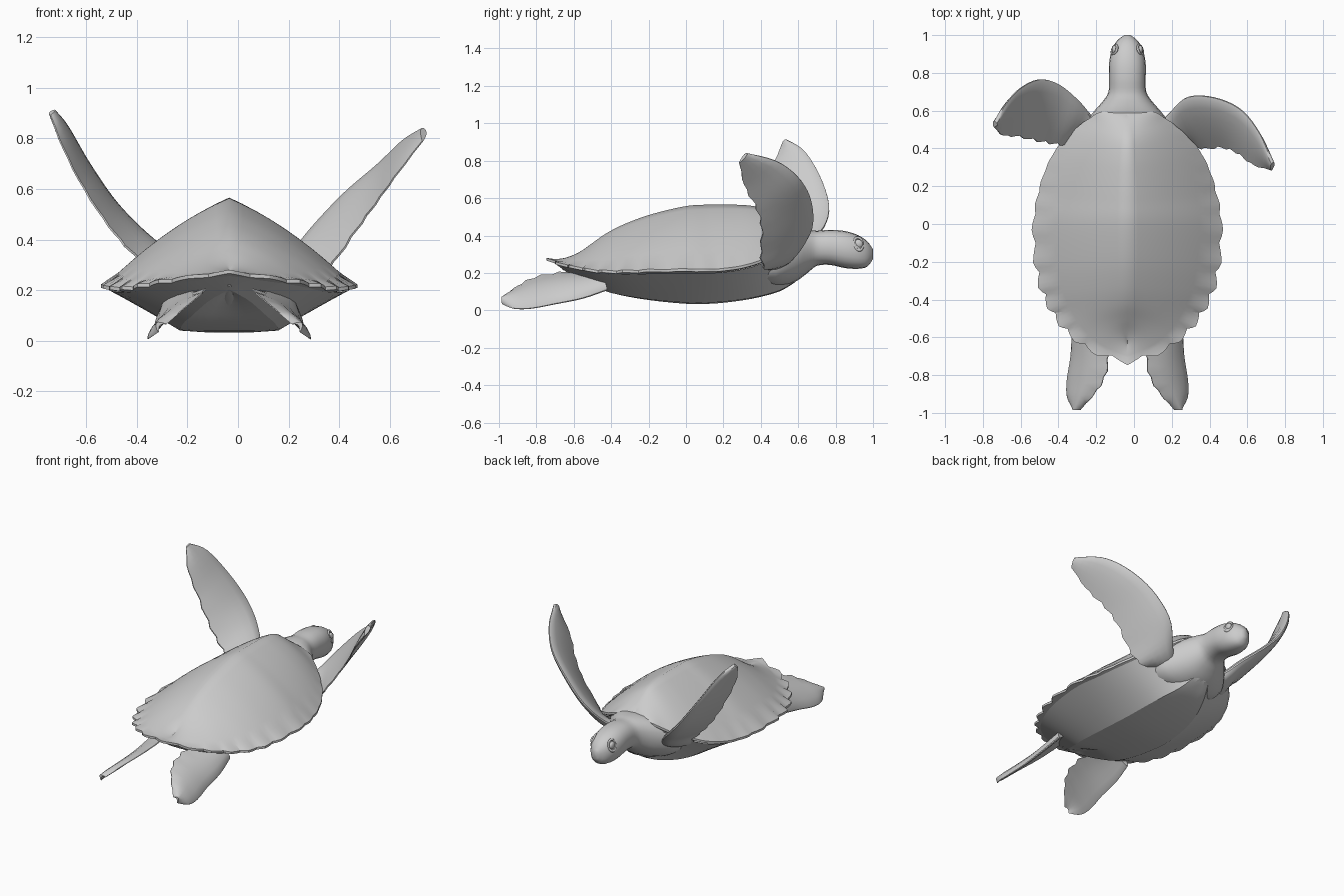
import bpy, bmesh, math
from mathutils import Vector

if "Cube" in bpy.data.objects:
    bpy.data.objects.remove(bpy.data.objects["Cube"])

CX = -0.035  # the body's mid-plane


def make(name, verts, faces, angle=30, mirror=False, loc=(0, 0, 0)):
    me = bpy.data.meshes.new(name)
    me.from_pydata([tuple(v) for v in verts], [], faces)
    bm = bmesh.new()
    bm.from_mesh(me)
    bmesh.ops.remove_doubles(bm, verts=bm.verts, dist=0.0005)
    bmesh.ops.recalc_face_normals(bm, faces=bm.faces)
    bm.to_mesh(me)
    bm.free()
    ob = bpy.data.objects.new(name, me)
    bpy.context.collection.objects.link(ob)
    ob.location = loc
    if mirror:
        m = ob.modifiers.new("mirror", 'MIRROR')
        m.use_clip = True
    bpy.ops.object.select_all(action='DESELECT')
    ob.select_set(True)
    bpy.context.view_layer.objects.active = ob
    bpy.ops.object.shade_smooth_by_angle(angle=math.radians(angle))
    return ob


def spline(pts, u):
    """Catmull-Rom point at u in 0..1, for tuples of any length."""
    n = len(pts) - 1
    i = min(int(u * n), n - 1)
    t = u * n - i
    a, b, c, d = (pts[max(0, min(n, i + k))] for k in (-1, 0, 1, 2))
    return [0.5 * (2 * q + (r - p) * t + (2 * p - 5 * q + 4 * r - s) * t * t
                   + (3 * q - p - 3 * r + s) * t ** 3) for p, q, r, s in zip(a, b, c, d)]


def grid(rows):
    n = len(rows[0])
    verts = [v for r in rows for v in r]
    faces = [(i * n + j, i * n + j + 1, (i + 1) * n + j + 1, (i + 1) * n + j)
             for i in range(len(rows) - 1) for j in range(n - 1)]
    return verts, faces


def loft(rings):
    n = len(rings[0])
    verts = [v for r in rings for v in r]
    faces = [(i * n + j, i * n + (j + 1) % n, (i + 1) * n + (j + 1) % n, (i + 1) * n + j)
             for i in range(len(rings) - 1) for j in range(n)]
    faces += [tuple(range(n)), tuple(range(len(verts) - n, len(verts)))]
    return verts, faces


# Shell stations, nose to tail: rim half-width, rim y, rim z, ridge y, ridge z, belly y, belly z
SHELL = [
    (0, .60, .41, .575, .435, .60, .17), (.13, .595, .395, .55, .46, .58, .15),
    (.22, .545, .35, .48, .515, .50, .105), (.30, .48, .31, .42, .545, .42, .08),
    (.38, .39, .265, .34, .56, .33, .06), (.435, .28, .235, .25, .565, .23, .045),
    (.47, .15, .22, .12, .565, .12, .035), (.49, 0, .22, 0, .557, 0, .035),
    (.475, -.2, .215, -.18, .515, -.15, .05), (.44, -.35, .21, -.32, .465, -.28, .07),
    (.38, -.47, .213, -.42, .415, -.36, .09), (.30, -.57, .23, -.5, .36, -.42, .12),
    (.18, -.66, .25, -.56, .315, -.5, .16), (0, -.72, .275, -.62, .275, -.58, .20)]

# Carapace: ridge to serrated rim, then a lip turned under
N, PER = 78, 5
rows = []
for i in range(N + 1):
    w, y, z, ry, rz, by, bz = spline(SHELL, i / N)
    w = max(w, 0)
    grow = min(max((.35 - y) / .6, 0.1), 1)
    saw = (0, .45, .8, 1, .6)[i % PER] * 0.027 * grow
    d = Vector((w / .49, (y + .05) / .65))
    d.normalize()
    h = rz - z
    row = []
    for k in range(10):
        t = k / 9
        x, yy = w * t, ry + (y - ry) * t
        zz = rz - h * t + .42 * h * t * (1 - t)
        if k == 9:
            x, yy, zz = x + d.x * saw, yy + d.y * saw, zz + saw * .2
        row.append((x if 0 < i < N else 0, yy, zz))
    row.append((row[-1][0], row[-1][1], row[-1][2] - .014))
    row.append((w * .9, by + (y - by) * .9, z - .02))
    rows.append(row)
make("carapace", *grid(rows), angle=28, mirror=True, loc=(CX, 0, 0))

# Plastron: flat belly rising to the rim
rows = []
for i in range(31):
    w, y, z, ry, rz, by, bz = spline(SHELL, i / 30)
    row = []
    for t in (0, .2, .4, .55, .7, .85, .97):
        rise = max(0, (t - .38) / .62) ** .95
        row.append((max(w, 0) * t, by + (y - by) * t, bz + (z - .012 - bz) * rise))
    rows.append(row)
make("plastron", *grid(rows), angle=12, mirror=True, loc=(CX, 0, 0))

# Head and neck: y, half-width, bottom, top
HEAD = [(.34, .24, .14, .30), (.48, .25, .12, .39), (.58, .19, .15, .425), (.65, .13, .20, .43),
        (.70, .10, .238, .425), (.77, .097, .243, .43), (.85, .097, .226, .424),
        (.92, .083, .222, .402), (.97, .055, .234, .368), (1.0, .016, .275, .325)]
rings = []
for i in range(28):
    y, w, lo, hi = spline(HEAD, i / 27)
    ring = []
    for j in range(20):
        a = math.tau * j / 20
        c, s = math.cos(a), math.sin(a)
        ring.append((CX + w * math.copysign(abs(c) ** .85, c), y,
                     (lo + hi) / 2 + (hi - lo) / 2 * math.copysign(abs(s) ** .9, s)))
    rings.append(ring)
make("head_and_neck", *loft(rings), angle=40)

# Eyes with slanted almond lids
for side, word in ((1, "right"), (-1, "left")):
    spot = (CX + side * .068, .922, .355)
    bpy.ops.mesh.primitive_uv_sphere_add(segments=16, ring_count=10, radius=.024, location=spot)
    eye = bpy.context.object
    eye.name = "eye_" + word
    eye.scale = (.6, 1, 1)
    bpy.ops.object.shade_smooth()
    bpy.ops.mesh.primitive_torus_add(major_segments=16, minor_segments=6, major_radius=.031,
                                     minor_radius=.007, location=spot,
                                     rotation=(0, math.radians(90 - side * 18), side * math.radians(20)))
    lid = bpy.context.object
    lid.name = "eyelid_" + word
    lid.scale = (1.15, .85, 1)
    bpy.ops.object.shade_smooth()


def flipper(name, lead, trail, thick, camber=0.0, jag=0.0, n=26, mirror=False, loc=(0, 0, 0)):
    """Lens-section blade between a leading and a trailing edge."""
    L = [Vector(spline(lead, i / n)) for i in range(n + 1)]
    T = [Vector(spline(trail, i / n)) for i in range(n + 1)]
    rings = []
    for i in range(n + 1):
        a, b = max(i - 1, 0), min(i + 1, n)
        chord = T[i] - L[i]
        nrm = chord.cross((L[b] + T[b]) - (L[a] + T[a])).normalized()
        if nrm.z < 0:
            nrm = -nrm
        nick = 1 + jag * ((i % 3) - 1)  # ragged trailing edge
        th = thick * (1 - .55 * i / n)
        up, down = [], []
        for s in (0, .06, .2, .4, .6, .8, 1):
            mid = L[i] + chord * s * (nick if s == 1 else 1) + nrm * camber * 4 * s * (1 - s)
            half = th * (1.3 * math.sqrt(s) * (1 - s) + .1)
            up.append(mid + nrm * half)
            down.append(mid - nrm * half)
        rings.append(up + down[::-1])
    return make(name, *loft(rings), angle=35, mirror=mirror, loc=loc)


# Front flippers, raised mid-stroke at different heights
flipper("front_flipper_right",
        [(.08, .48, .24), (.18, .58, .30), (.28, .67, .43), (.42, .67, .58), (.56, .61, .70),
         (.66, .49, .795), (.735, .325, .84)],
        [(.15, .42, .24), (.29, .42, .22), (.37, .40, .30), (.47, .405, .44), (.55, .375, .55),
         (.63, .315, .66), (.73, .285, .79)], .052, jag=.022)
flipper("front_flipper_left",
        [(-.13, .48, .24), (-.22, .57, .28), (-.30, .66, .36), (-.40, .74, .45), (-.50, .765, .56),
         (-.60, .72, .71), (-.68, .635, .85), (-.732, .54, .912)],
        [(-.20, .42, .24), (-.32, .42, .23), (-.38, .42, .31), (-.45, .43, .38), (-.53, .445, .48),
         (-.62, .465, .62), (-.695, .47, .77), (-.742, .515, .892)], .054, jag=.022)

# Hind flippers, trailing and drooping outward
flipper("hind_flippers",
        [(.27, -.42, .11), (.29, -.55, .065), (.30, -.70, .034), (.32, -.83, .01),
         (.318, -.92, .01), (.28, -.985, .035)],
        [(.13, -.46, .20), (.11, -.56, .205), (.098, -.68, .20), (.12, -.81, .175),
         (.175, -.90, .13), (.25, -.985, .065)],
        .034, camber=.022, jag=.03, n=20, mirror=True, loc=(CX, 0, 0))

# Short tail tucked under the shell
rings = [[(CX + r * math.cos(math.tau * j / 10), y, z + r * .5 * math.sin(math.tau * j / 10))
          for j in range(10)]
         for y, z, r in ((-.40, .15, .07), (-.52, .185, .05), (-.62, .21, .025), (-.66, .22, .006))]
make("tail", *loft(rings), angle=50)
